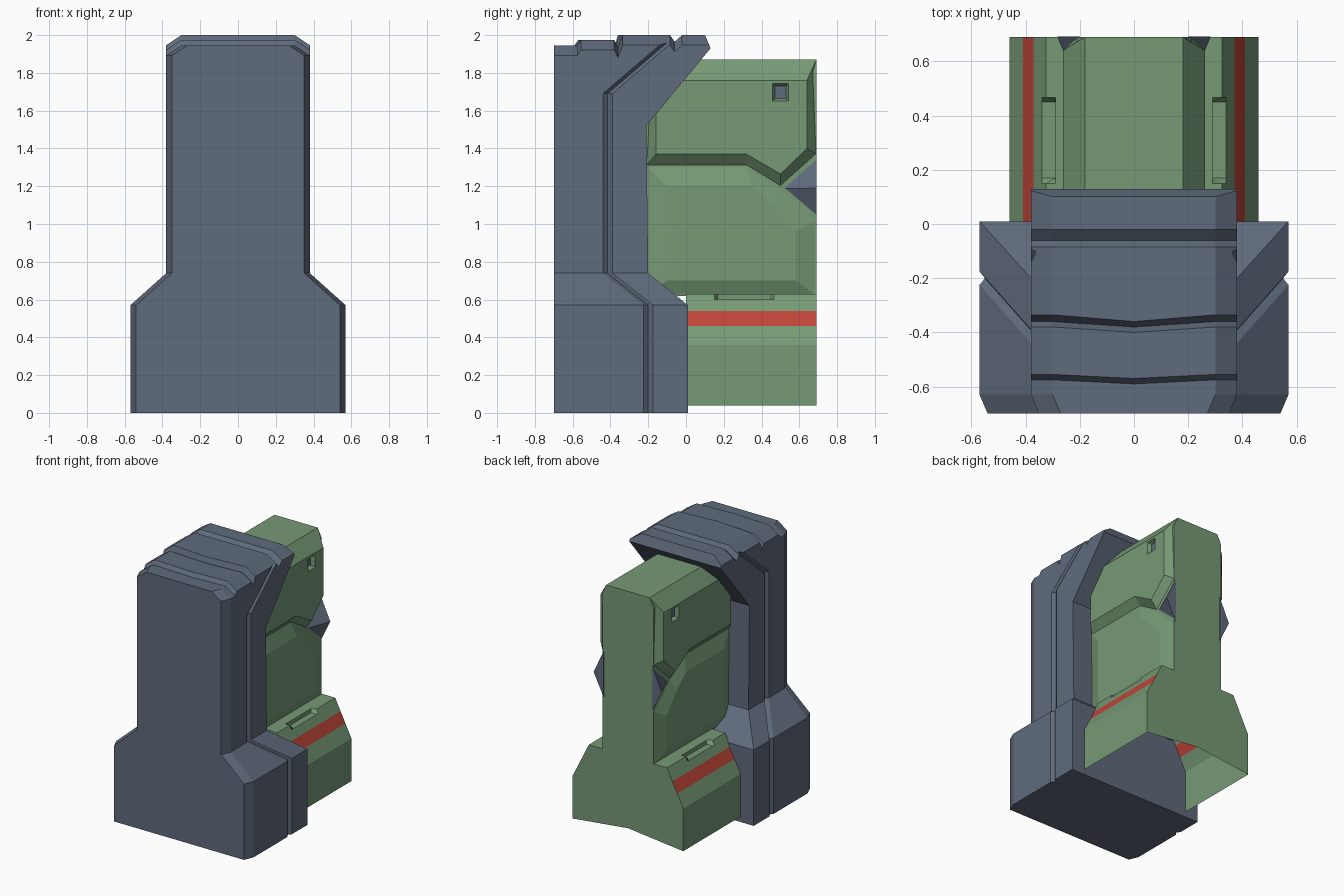
import bpy, bmesh

if "Cube" in bpy.data.objects:
    bpy.data.objects.remove(bpy.data.objects["Cube"], do_unlink=True)


def material(name, rgb):
    m = bpy.data.materials.new(name)
    m.use_nodes = True
    m.diffuse_color = (*rgb, 1)
    m.node_tree.nodes["Principled BSDF"].inputs["Base Color"].default_value = (*rgb, 1)
    return m


grey = material("slate grey", (0.115, 0.145, 0.20))
green = material("sage green", (0.18, 0.32, 0.18))
red = material("brick red", (0.53, 0.06, 0.04))


def loft(name, rings, mats, paint=None, drop=None):
    """Skin closed rings of equal length and cap both ends."""
    bm = bmesh.new()
    loops = [[bm.verts.new(p) for p in ring] for ring in rings]
    for a, b in zip(loops, loops[1:]):
        for i in range(len(a)):
            j = (i + 1) % len(a)
            bm.faces.new((a[i], a[j], b[j], b[i]))
    bm.faces.new(loops[0])
    bm.faces.new(loops[-1])
    bmesh.ops.recalc_face_normals(bm, faces=bm.faces)
    if paint:
        for f in bm.faces:
            f.material_index = paint(f)
    if drop:
        bmesh.ops.delete(bm, geom=[f for f in bm.faces if drop(f)], context='FACES')
    me = bpy.data.meshes.new(name)
    bm.to_mesh(me)
    bm.free()
    ob = bpy.data.objects.new(name, me)
    bpy.context.collection.objects.link(ob)
    for m in mats:
        me.materials.append(m)
    return ob


def cut(ob, cutter, op='DIFFERENCE'):
    """Apply a boolean and discard the cutter."""
    mod = ob.modifiers.new("cut", 'BOOLEAN')
    mod.operation, mod.object, mod.solver = op, cutter, 'EXACT'
    bpy.context.view_layer.objects.active = ob
    bpy.ops.object.modifier_apply(modifier=mod.name)
    bpy.data.objects.remove(cutter, do_unlink=True)


def mirrored(half):
    """Complete a half outline whose first point lies on the centre line."""
    return half + [(-x, *rest) for x, *rest in reversed(half) if x > 0]


# Front shell: shouldered section carried back along a stepped roof
def shell_ring(y, top, chevron=0, inset=0):
    half = [(0, y - chevron, top)] + [(x - inset, y, z) for x, z in (
        (.30, top), (.38, top - .053), (.38, .74), (.57, .57), (.57, 0))]
    return mirrored(half)


roof = [(-.70, 1.945, 0, .03), (-.63, 1.945), (-.575, 1.945, .015), (-.555, 1.975, .015),
        (-.38, 1.975, .02), (-.36, 1.935, .02), (-.335, 2.0, .025), (-.085, 2.0),
        (-.06, 1.965), (-.02, 2.0), (.2, 2.0)]
shell = loft("front_shell", [shell_ring(*r) for r in roof], [grey])

# Side outline trims the shell into its overhang, waist and foot
outline = [(-1, -1), (.01, -1), (.01, .57), (-.2, .74), (-.21, 1.52),
           (.13, 1.93), (.08, 2.05), (-1, 2.05)]
trim = loft("shell_trim", [[(x, y, z) for y, z in outline] for x in (-1, 1)], [grey])
cut(shell, trim, 'INTERSECT')

# Seam groove down each flank of the shell
seam = [(.57, -.2, -.1), (.57, -.2, .57), (.38, -.415, .74),
        (.38, -.415, 1.69), (.38, -.03, 2.02)]
for s in (1, -1):
    rings = [[(s * (x + .02), y - .05, z), (s * (x - .02), y, z), (s * (x + .02), y + .05, z)]
             for x, y, z in seam]
    cut(shell, loft("seam_cutter", rings, [grey]))


# Rear base: sloped flanks with a red stripe and a notch in each ledge, open below
def base_ring(y, notch):
    lip = [(.29, .63), (.29, .60)] if notch else [(.29, .63), (.325, .63)]
    half = [(0, .63)] + lip + [(.34, .60), (.37, .54), (.41, .46), (.46, .36), (.46, .04), (0, .09)]
    pts = half + [(-x, z) for x, z in reversed(half) if x > 0]
    return [(x, y, z) for x, z in pts]


stations = [(0, False), (.15, False), (.17, True), (.45, True), (.467, False), (.69, False)]


def is_stripe(f):
    c = f.calc_center_median()
    return int(abs(c.x) > .35 and .47 < c.z < .53 and abs(f.normal.y) < .1)


loft("rear_base", [base_ring(*s) for s in stations], [green, red], paint=is_stripe,
     drop=lambda f: f.calc_center_median().z < .1 or f.normal.y < -.99 and
     f.calc_center_median().y < .01)

# Rear tower core with bevelled top
core = mirrored([(0, 1.87), (.18, 1.87), (.213, 1.80), (.213, .62)])
loft("tower_core", [[(x, y, z) for x, z in core] for y in (-.21, .69)], [green])

# Raised side panels: (inner y, z) and (outer y, z) corners
upper_in = [(-.21, 1.31), (.32, 1.31), (.5, 1.2), (.69, 1.37), (.69, 1.87), (-.21, 1.87)]
upper_out = [(-.16, 1.37), (.32, 1.37), (.5, 1.265), (.64, 1.40), (.64, 1.76), (-.16, 1.76)]
lower_in = [(-.21, .62), (.69, .62), (.69, 1.02), (.5, 1.19), (.32, 1.31), (-.21, 1.31)]
lower_out = [(-.1, .70), (.58, .70), (.58, .96), (.46, 1.10), (.35, 1.2), (-.1, 1.2)]


def square(x, r):
    return [(x, .5 + r * a, 1.697 + 1.12 * r * b) for a, b in ((-1, -1), (1, -1), (1, 1), (-1, 1))]


for s, side in ((1, "left"), (-1, "right")):
    upper = loft(side + "_upper_panel",
                 [[(s * (.18 if z > 1.8 else .21), y, z) for y, z in upper_in],
                  [(s * .262, y, z) for y, z in upper_out]], [green])
    # Tapered window recess with a grey floor
    cut(upper, loft("window_cutter", [square(s * .232, .029), square(s * .272, .046)], [green]))
    loft(side + "_window", [square(s * .230, .029), square(s * .234, .029)], [grey])

    loft(side + "_lower_panel",
         [[(s * .21, y, z) for y, z in lower_in],
          [(s * .245, y, z) for y, z in lower_out]], [green])

    # Pointed wedge at the rear of the panel joint
    loft(side + "_rear_wedge",
         [[(s * .20, .5, 1.19), (s * .20, .5, 1.185), (s * .205, .5, 1.187)],
          [(s * .20, .692, 1.37), (s * .20, .692, 1.02), (s * .283, .692, 1.19)]], [grey])
